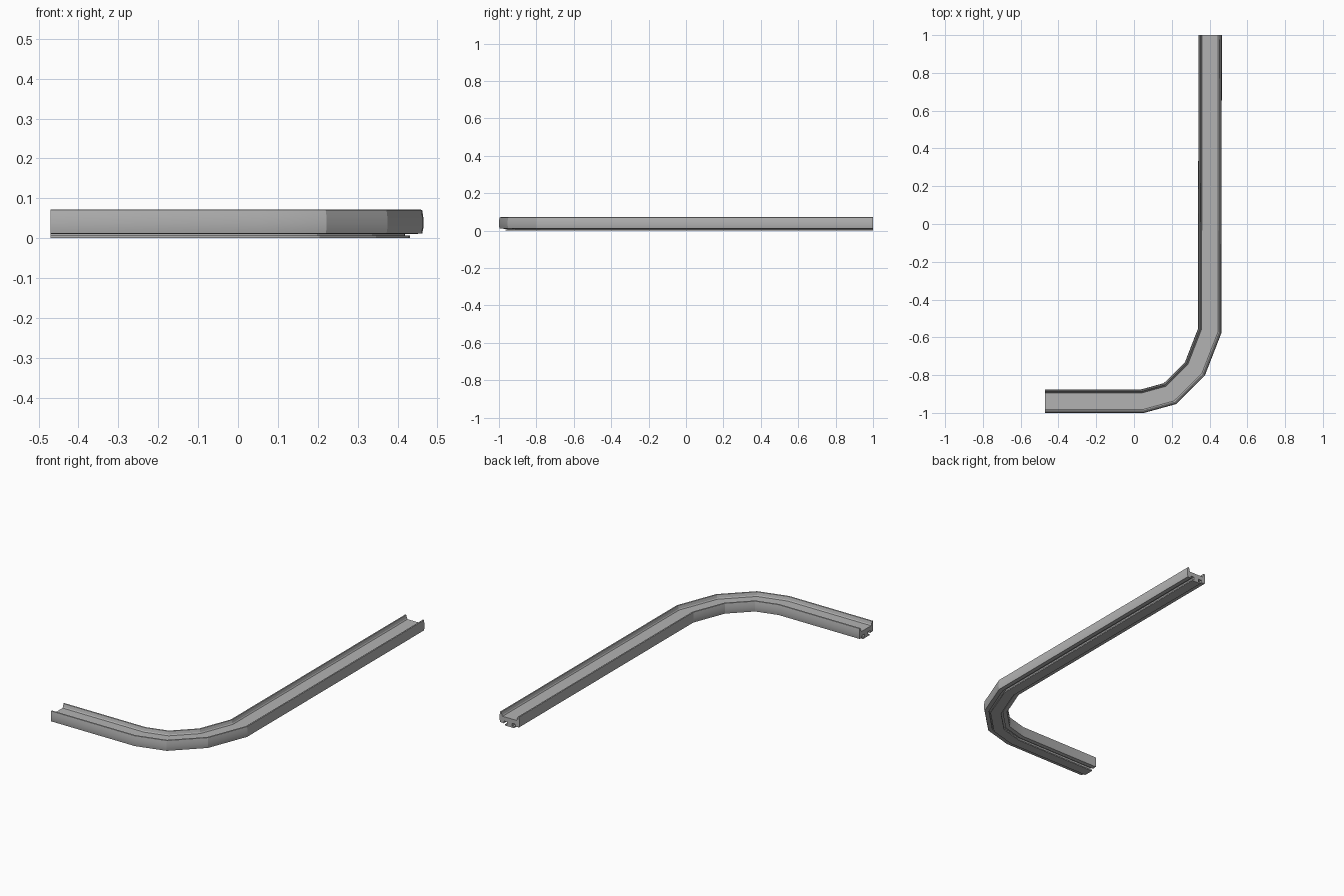
import bpy
import bmesh
from mathutils import Vector

cube = bpy.data.objects.get("Cube")
if cube:
    bpy.data.objects.remove(cube, do_unlink=True)

# Single plain metal colour
metal = bpy.data.materials.new("brushed_grey")
metal.use_nodes = True
grey = (0.45, 0.45, 0.45, 1)
metal.diffuse_color = grey
metal.node_tree.nodes["Principled BSDF"].inputs["Base Color"].default_value = grey

# Centre line of the bent rail, from the short leg to the long leg
path = [Vector(p) for p in [(-0.47, -0.938), (0.045, -0.938), (0.19, -0.898),
                            (0.322, -0.768), (0.401, -0.565), (0.403, 1.0)]]

# Half cross-section (offset, height): channel deck, raised lip,
# bulged side, underside slot, stem and foot
half = [(0.043, 0.048), (0.047, 0.054), (0.051, 0.070), (0.054, 0.072),
        (0.059, 0.070), (0.0615, 0.054), (0.062, 0.038), (0.0615, 0.024),
        (0.059, 0.012), (0.036, 0.010), (0.036, 0.024), (0.016, 0.024),
        (0.016, 0.007), (0.028, 0.007), (0.028, 0.0)]
section = half + [(-u, z) for u, z in reversed(half)]


def miter(i):
    """Sideways vector that keeps the rail width constant through a bend."""
    normals = []
    for a, b in ((i - 1, i), (i, i + 1)):
        if a >= 0 and b < len(path):
            d = (path[b] - path[a]).normalized()
            normals.append(Vector((d.y, -d.x)))
    if i == len(path) - 1:
        return Vector((1, 0))
    m = sum(normals, Vector((0, 0))).normalized()
    return m / m.dot(normals[0])


def sweep(name, section):
    bm = bmesh.new()
    rings = []
    for i, p in enumerate(path):
        m = miter(i)
        rings.append([bm.verts.new((p.x + m.x * u, p.y + m.y * u, z))
                      for u, z in section])
    n = len(section)
    for a, b in zip(rings, rings[1:]):
        for k in range(n):
            j = (k + 1) % n
            bm.faces.new((a[k], a[j], b[j], b[k]))
    # End caps
    bm.faces.new(rings[0])
    bm.faces.new(rings[-1])
    bmesh.ops.recalc_face_normals(bm, faces=bm.faces)
    mesh = bpy.data.meshes.new(name)
    bm.to_mesh(mesh)
    bm.free()
    obj = bpy.data.objects.new(name, mesh)
    bpy.context.collection.objects.link(obj)
    mesh.materials.append(metal)
    return obj


rail = sweep("bent_rail", section)

# Smooth the bulged sides, keep bends and lips crisp
bpy.ops.object.select_all(action="DESELECT")
rail.select_set(True)
bpy.context.view_layer.objects.active = rail
bpy.ops.object.shade_smooth_by_angle(angle=0.3)
